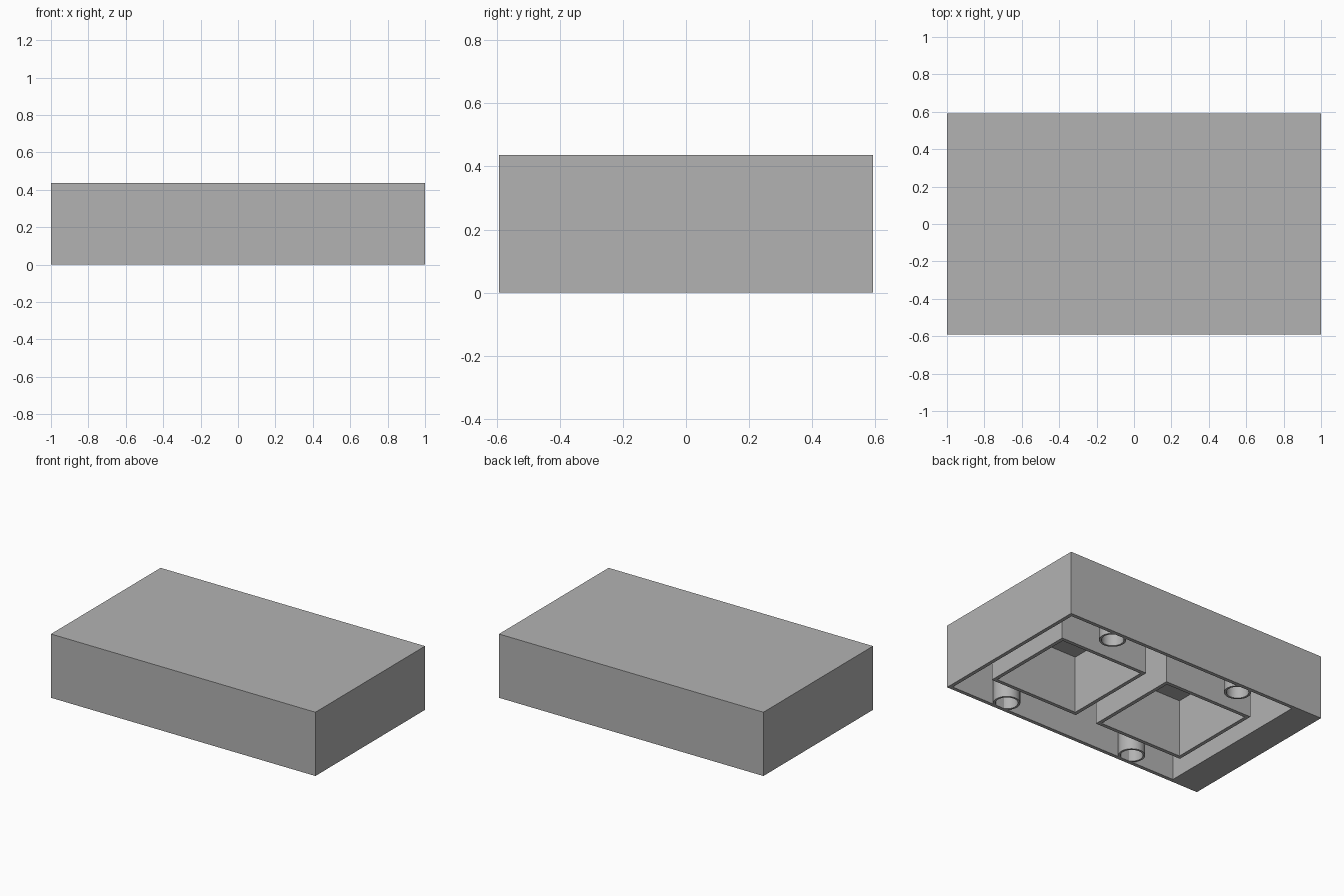
import bpy, bmesh, math

if "Cube" in bpy.data.objects:
    bpy.data.objects.remove(bpy.data.objects["Cube"])

# Single plastic colour
grey = bpy.data.materials.new("plain_grey")
grey.use_nodes = True
colour = (0.45, 0.45, 0.45, 1)
grey.diffuse_color = colour
grey.node_tree.nodes["Principled BSDF"].inputs["Base Color"].default_value = colour

HEIGHT, CEILING, WALL = 0.436, 0.39, 0.025
HALF_X, HALF_Y = 1.0, 0.592
MIDDLE = 0.095          # centre of the cavity along x


def rectangle(x0, x1, y0, y1):
    return [(x0, y0), (x1, y0), (x1, y1), (x0, y1)]


def circle(x, y, radius, sides=48):
    angles = [2 * math.pi * i / sides for i in range(sides)]
    return [(x + radius * math.cos(a), y + radius * math.sin(a)) for a in angles]


def shell(name, outer, inner, top, capped=False, smooth=False):
    """Downward-opening wall: outside, bottom rim, inside, optional caps."""
    bm = bmesh.new()
    levels = [(outer, top), (outer, 0), (inner, 0), (inner, CEILING)]
    loops = [[bm.verts.new((x, y, z)) for x, y in pts] for pts, z in levels]
    for a, b in zip(loops, loops[1:]):
        for i in range(len(a)):
            j = (i + 1) % len(a)
            bm.faces.new((a[i], b[i], b[j], a[j]))
    if capped:
        bm.faces.new(loops[0])
        bm.faces.new(list(reversed(loops[-1])))
    bm.normal_update()
    mesh = bpy.data.meshes.new(name)
    bm.to_mesh(mesh)
    bm.free()
    mesh.materials.append(grey)
    obj = bpy.data.objects.new(name, mesh)
    bpy.context.collection.objects.link(obj)
    if smooth:
        bpy.ops.object.select_all(action='DESELECT')
        obj.select_set(True)
        bpy.context.view_layer.objects.active = obj
        bpy.ops.object.shade_smooth_by_angle(angle=math.radians(30))
    return obj


# Hollow body with one thick end
shell("body",
      rectangle(-HALF_X, HALF_X, -HALF_Y, HALF_Y),
      rectangle(-0.787, HALF_X - WALL, WALL - HALF_Y, HALF_Y - WALL),
      HEIGHT, capped=True)

for side, label in ((1, "left"), (-1, "right")):
    # Square sockets hanging from the ceiling
    x, y, half = MIDDLE + side * 0.417, -0.01, 0.336
    inside = half - WALL
    shell(label + "_socket",
          rectangle(x - half, x + half, y - half, y + half),
          rectangle(x - inside, x + inside, y - inside, y + inside), CEILING)
    # Round hollow posts along the long walls
    for end, place in ((-1, "front"), (1, "back")):
        px, py = MIDDLE + side * 0.5, end * 0.505
        shell(place + "_" + label + "_post",
              circle(px, py, 0.083), circle(px, py, 0.069), CEILING, smooth=True)
